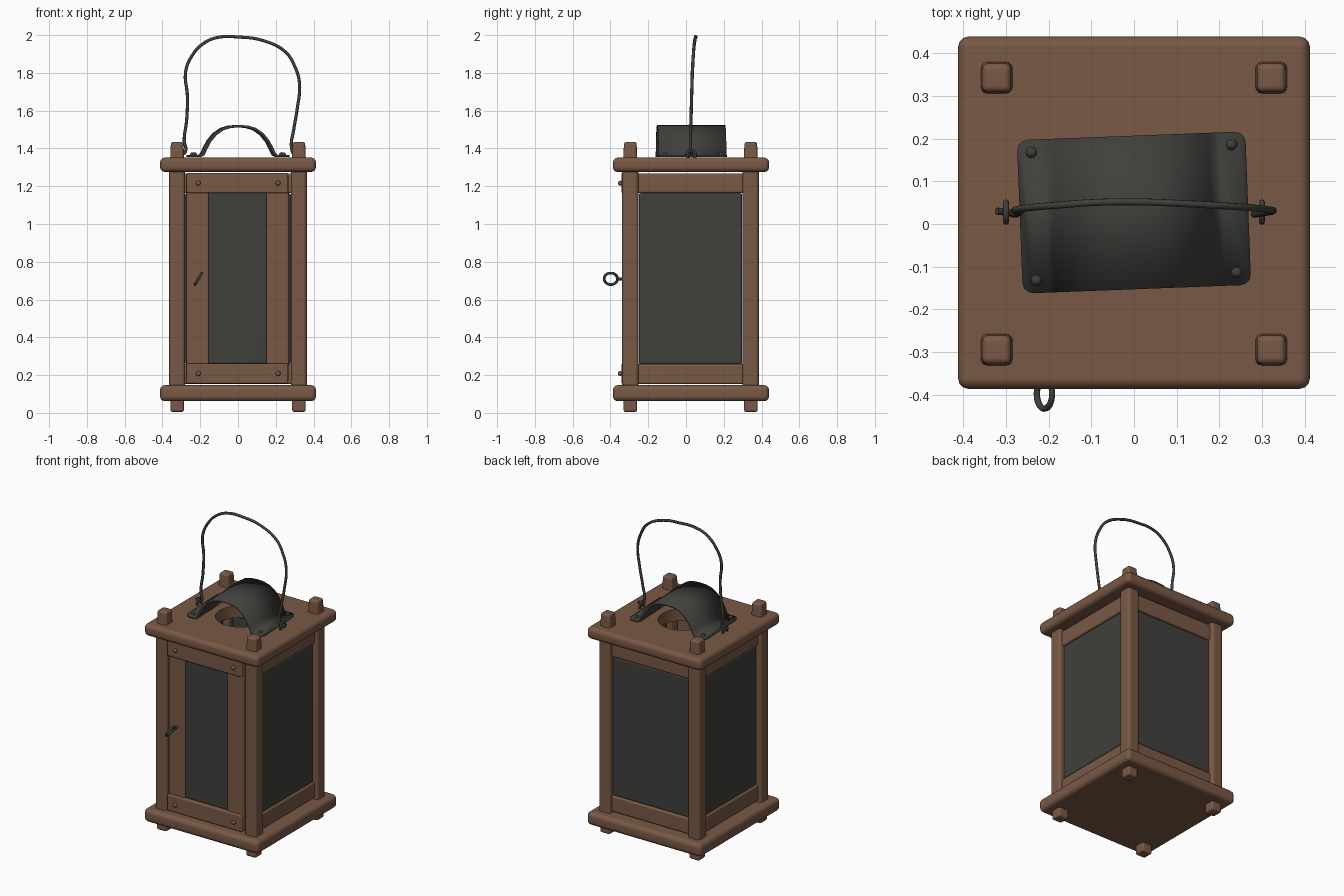
import bpy, bmesh, math
from mathutils import Matrix, Vector

if "Cube" in bpy.data.objects:
    bpy.data.objects.remove(bpy.data.objects["Cube"])


def material(name, rgb):
    m = bpy.data.materials.new(name)
    m.diffuse_color = (*rgb, 1)
    m.use_nodes = True
    m.node_tree.nodes["Principled BSDF"].inputs["Base Color"].default_value = m.diffuse_color
    return m


WOOD = material("brown wood", (0.19, 0.10, 0.06))
METAL = material("dark iron", (0.05, 0.052, 0.045))


def finish(name, bm, mat, angle=40, weighted=False):
    bmesh.ops.recalc_face_normals(bm, faces=bm.faces)
    me = bpy.data.meshes.new(name)
    bm.to_mesh(me)
    bm.free()
    ob = bpy.data.objects.new(name, me)
    bpy.context.collection.objects.link(ob)
    me.materials.append(mat)
    activate(ob)
    bpy.ops.object.shade_smooth_by_angle(angle=math.radians(angle))
    if weighted:
        ob.modifiers.new("normals", 'WEIGHTED_NORMAL').keep_sharp = True
    return ob


def activate(ob):
    bpy.ops.object.select_all(action='DESELECT')
    bpy.context.view_layer.objects.active = ob
    ob.select_set(True)


def box(name, x, y, z, mat, bevel=0.012, taper=1.0):
    """Rounded box from (min, max) ranges; taper scales the top."""
    bm = bmesh.new()
    bmesh.ops.create_cube(bm, size=1)
    for v in bm.verts:
        t = taper if v.co.z > 0 else 1
        v.co = Vector((sum(x) / 2 + v.co.x * t * (x[1] - x[0]),
                       sum(y) / 2 + v.co.y * t * (y[1] - y[0]),
                       sum(z) / 2 + v.co.z * (z[1] - z[0])))
    bmesh.ops.bevel(bm, geom=bm.edges[:], offset=bevel, segments=3,
                    profile=0.5, affect='EDGES')
    return finish(name, bm, mat, weighted=True)


def rivet(name, loc, axis):
    bm = bmesh.new()
    bmesh.ops.create_uvsphere(bm, u_segments=12, v_segments=8, radius=0.013)
    bmesh.ops.translate(bm, verts=bm.verts, vec=loc)
    return finish(name, bm, WOOD if axis == 'y' else METAL, 80)


def wire(name, points, radius, cyclic=False):
    cu = bpy.data.curves.new(name, 'CURVE')
    cu.dimensions = '3D'
    cu.bevel_depth = radius
    cu.bevel_resolution = 2
    cu.resolution_u = 6
    cu.use_fill_caps = True
    sp = cu.splines.new('BEZIER')
    sp.bezier_points.add(len(points) - 1)
    sp.use_cyclic_u = cyclic
    for bp, p in zip(sp.bezier_points, points):
        bp.co = p
        bp.handle_left_type = bp.handle_right_type = 'AUTO'
    ob = bpy.data.objects.new(name, cu)
    bpy.context.collection.objects.link(ob)
    cu.materials.append(METAL)
    activate(ob)
    bpy.ops.object.convert(target='MESH')
    bpy.ops.object.shade_smooth_by_angle(angle=math.radians(60))
    return ob


def ring(center, u, v, r):
    c, u, v = Vector(center), Vector(u), Vector(v)
    return [c + r * (u * math.cos(a) + v * math.sin(a))
            for a in (i * math.pi / 4 for i in range(8))]


CY = 0.027  # centre of the body in y

# Base and top boards
box("base_board", (-0.413, 0.413), (-0.387, 0.44), (0.062, 0.147), WOOD, 0.026)
top = box("top_board", (-0.413, 0.413), (-0.387, 0.44), (1.275, 1.352), WOOD, 0.026)

# Round smoke hole through the top board
bm = bmesh.new()
bmesh.ops.create_cone(bm, cap_ends=True, segments=32, radius1=0.15, radius2=0.15,
                      depth=0.4, matrix=Matrix.Translation((0, CY, 1.3)))
cutter = finish("hole_cutter", bm, WOOD)
cutter.hide_render = True
cut = top.modifiers.new("hole", 'BOOLEAN')
cut.operation = 'DIFFERENCE'
cut.object = cutter
activate(top)
bpy.ops.object.modifier_move_to_index(modifier="hole", index=0)
bpy.ops.object.modifier_apply(modifier="hole")
bpy.data.objects.remove(cutter)
bpy.ops.object.shade_smooth_by_angle(angle=math.radians(40))

# Corner posts with feet and top pegs
for sx, side in ((-1, "left"), (1, "right")):
    for py, end in ((-0.295, "front"), (0.343, "back")):
        px = 0.322 * sx
        tag = f"{end}_{side}"
        box(f"{tag}_post", (px - 0.042, px + 0.042), (py - 0.043, py + 0.043),
            (0.12, 1.3), WOOD, 0.018)
        box(f"{tag}_foot", (px - 0.036, px + 0.036), (py - 0.036, py + 0.036),
            (0.005, 0.11), WOOD, 0.012)
        box(f"{tag}_peg", (px - 0.039, px + 0.039), (py - 0.039, py + 0.039),
            (1.3, 1.435), WOOD, 0.014, 0.85)

# Side walls: rails and pane
for s, side in ((-1, "left"), (1, "right")):
    def sx(a, b):
        return tuple(sorted((a * s, b * s)))
    for z, n in (((1.163, 1.268), "upper"), ((0.152, 0.258), "lower")):
        box(f"{side}_{n}_rail", sx(0.30, 0.342), (-0.265, 0.31), z, WOOD, 0.012)
    box(f"{side}_pane", sx(0.31, 0.335), (-0.25, 0.297), (0.258, 1.163), METAL, 0.01)

# Back wall: rails and pane
for z, n in (((1.163, 1.268), "upper"), ((0.152, 0.258), "lower")):
    box(f"back_{n}_rail", (-0.29, 0.29), (0.325, 0.365), z, WOOD, 0.012)
box("back_pane", (-0.28, 0.28), (0.333, 0.358), (0.258, 1.163), METAL, 0.01)

# Front door: stiles, rails, pane and pegs
box("door_left_stile", (-0.274, -0.155), (-0.327, -0.29), (0.165, 1.26), WOOD, 0.008)
box("door_right_stile", (0.15, 0.268), (-0.327, -0.29), (0.165, 1.26), WOOD, 0.008)
for z, n in (((1.163, 1.27), "upper"), ((0.155, 0.262), "lower")):
    box(f"door_{n}_rail", (-0.274, 0.266), (-0.342, -0.29), z, WOOD, 0.008)
    for x in (-0.21, 0.212):
        rivet(f"door_{n}_peg", (x, -0.348, sum(z) / 2), 'y')
box("door_pane", (-0.158, 0.153), (-0.322, -0.297), (0.26, 1.165), METAL, 0.01)

# Door pull: shank and slanted ring
wire("door_pull_shank", [(-0.21, -0.31, 0.71), (-0.21, -0.365, 0.71)], 0.008)
wire("door_pull_ring", ring((-0.21, -0.398, 0.71), (0, 1, 0),
                            Vector((0.5, 0, 0.85)).normalized(), 0.035), 0.0075, True)

# Arched smoke hood from a mirrored profile
half = [(-0.268, 1.36), (-0.205, 1.36), (-0.19, 1.368), (-0.175, 1.4), (-0.155, 1.438),
        (-0.125, 1.475), (-0.085, 1.503), (-0.045, 1.515)]
profile = half + [(0, 1.518)] + [(-x, z) for x, z in reversed(half)]
bm = bmesh.new()
rows = [[bm.verts.new((x, y, z)) for x, z in profile] for y in (-0.18, 0.18)]
for i in range(len(profile) - 1):
    bm.faces.new((rows[0][i], rows[0][i + 1], rows[1][i + 1], rows[1][i]))
corners = [r[i] for r in rows for i in (0, -1)]
bmesh.ops.bevel(bm, geom=corners, offset=0.025, segments=3, profile=0.5,
                affect='VERTICES')
spin = Matrix.Translation((0, CY, 0)) @ Matrix.Rotation(math.radians(2.2), 4, 'Z')
bmesh.ops.transform(bm, matrix=spin, verts=bm.verts)
hood = finish("smoke_hood", bm, METAL, 50)
sol = hood.modifiers.new("thickness", 'SOLIDIFY')
sol.thickness = 0.013
sol.offset = 0
for x in (-0.235, 0.235):
    for y in (-0.15, 0.15):
        rivet("hood_nail", spin @ Vector((x, y, 1.367)), 'z')

# Staples that hold the handle
for x, side in ((-0.3, "left"), (0.3, "right")):
    wire(f"{side}_staple", ring((x, 0.028, 1.368), (0, 1, 0), (0, 0, 1), 0.023), 0.007, True)

# Bent wire handle
path = [(-0.322, 0.03, 1.385), (-0.3, 0.028, 1.37), (-0.278, 0.024, 1.385),
        (-0.285, 0.024, 1.44), (-0.272, 0.026, 1.55), (-0.268, 0.03, 1.68),
        (-0.278, 0.033, 1.8), (-0.25, 0.038, 1.88), (-0.18, 0.044, 1.958),
        (-0.1, 0.05, 1.989), (0.0, 0.052, 1.99), (0.13, 0.047, 1.972),
        (0.25, 0.04, 1.912), (0.298, 0.036, 1.84), (0.325, 0.032, 1.75),
        (0.312, 0.028, 1.6), (0.295, 0.025, 1.5), (0.284, 0.024, 1.4),
        (0.3, 0.028, 1.37), (0.325, 0.03, 1.385)]
wire("carrying_handle", path, 0.0085)
